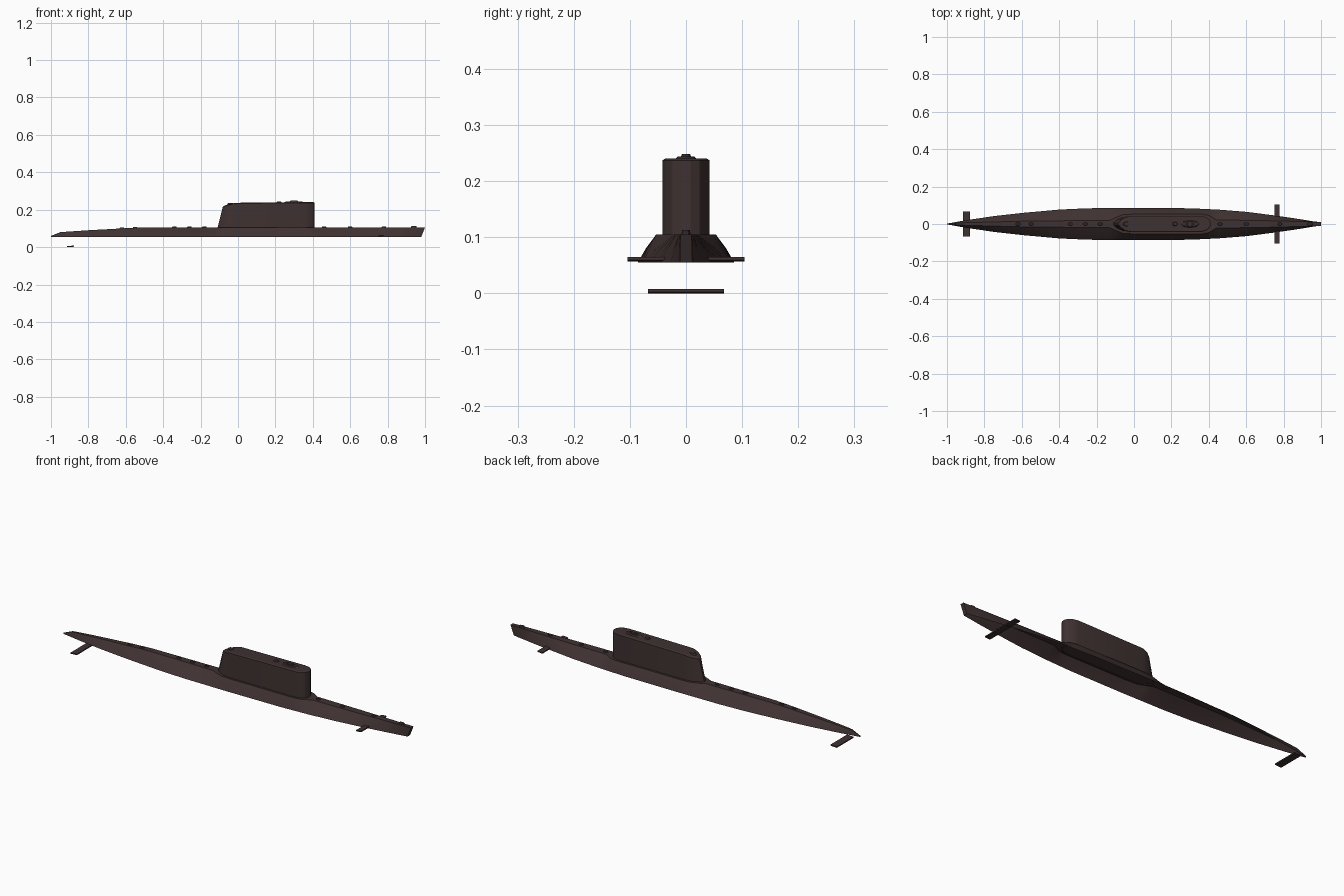
import bpy, bmesh, math

if "Cube" in bpy.data.objects:
    bpy.data.objects.remove(bpy.data.objects["Cube"])

paint = bpy.data.materials.new("dark_brown")
paint.diffuse_color = (0.05, 0.031, 0.031, 1)
paint.use_nodes = True
paint.node_tree.nodes["Principled BSDF"].inputs["Base Color"].default_value = paint.diffuse_color


def finish(name, bm, angle=25):
    bmesh.ops.recalc_face_normals(bm, faces=bm.faces[:])
    me = bpy.data.meshes.new(name)
    bm.to_mesh(me)
    bm.free()
    me.materials.append(paint)
    ob = bpy.data.objects.new(name, me)
    bpy.context.collection.objects.link(ob)
    bpy.context.view_layer.objects.active = ob
    ob.select_set(True)
    bpy.ops.object.shade_smooth_by_angle(angle=math.radians(angle))
    ob.select_set(False)
    return ob


def interp(table, x):
    for (x0, v0), (x1, v1) in zip(table, table[1:]):
        if x <= x1:
            return v0 + (v1 - v0) * max(0, x - x0) / (x1 - x0)
    return table[-1][1]


# Hull: upper shell open at the waterline, deck flaring around the sail
beam = [(-1, .002), (-.9, .02), (-.75, .042), (-.6, .059), (-.4, .077), (-.25, .084),
        (0, .086), (.3, .084), (.45, .077), (.6, .065), (.75, .046), (.88, .027), (.96, .014), (1, .011)]
deck = [(-1, .001), (-.9, .007), (-.6, .015), (-.13, .02), (-.1, .034), (-.06, .05), (0, .053),
        (.36, .053), (.4, .046), (.44, .022), (.7, .018), (.9, .013), (1, .01)]
crown = [(-1, .06), (-.95, .08), (-.8, .09), (-.6, .101), (-.5, .105), (1, .105)]
stations = sorted({round(p[0], 3) for t in (beam, deck, crown) for p in t})
bm = bmesh.new()
rows = []
for x in stations:
    b, d, h = interp(beam, x), interp(deck, x), interp(crown, x)
    d = min(d, b)
    z0 = .055
    half = [(b, z0), ((b + d) / 2 + .06 * (b - d), (z0 + h) / 2), (d, h)]
    ring = half + [(-y, z) for y, z in reversed(half)]
    rake = .02 if x == 1 else 0
    rows.append([bm.verts.new((x - rake * (h - z) / (h - z0), y, z)) for y, z in ring])
for a, c in zip(rows, rows[1:]):
    for i in range(5):
        bm.faces.new((a[i], a[i + 1], c[i + 1], c[i]))
bm.faces.new(rows[-1])
bm.faces.new(rows[0])
finish("hull", bm)

# Sail: rounded plan, raked trailing edge and sloping aft roof
plan = [(-.11, .006), (-.095, .02), (-.06, .036), (-.02, .042), (.36, .042),
        (.385, .036), (.402, .024), (.41, .008)]
roof = [(-.085, .215), (-.07, .223), (0, .24), (.41, .24)]
bm = bmesh.new()
low, mid, top = [], [], []
for x, y in plan + [(x, -y) for x, y in reversed(plan)]:
    tx = x + .028 * max(0, min(1, (-.01 - x) / .1))
    ix, iy = .16 + (tx - .16) * .975, y * .88
    low.append(bm.verts.new((x, y, .1)))
    mid.append(bm.verts.new((tx, y, interp(roof, tx) - .003)))
    top.append(bm.verts.new((ix, iy, interp(roof, ix))))
n = len(low)
for a, c in ((low, mid), (mid, top)):
    for i in range(n):
        j = (i + 1) % n
        bm.faces.new((a[i], a[j], c[j], c[i]))
for i in range(n // 2 - 1):
    bm.faces.new((top[i], top[i + 1], top[n - 2 - i], top[n - 1 - i]))
finish("sail", bm)


# Diving planes: thin bars running across the boat
def plane(name, x, z, chord, span, thick):
    bm = bmesh.new()
    bmesh.ops.create_cube(bm, size=1)
    for v in bm.verts:
        v.co = (x + v.co.x * chord, v.co.y * span, z + v.co.z * thick + v.co.x * .002)
    finish(name, bm)


plane("stern_plane", -.895, .004, .036, .136, .006)
plane("bow_plane", .765, .061, .028, .208, .006)


# Fittings: low round caps on deck and sail
def cap(name, x, y, z, rx, ry, h):
    bm = bmesh.new()
    bmesh.ops.create_cone(bm, cap_ends=True, segments=12, radius1=1, radius2=.75, depth=1)
    for v in bm.verts:
        v.co = (x + v.co.x * rx, y + v.co.y * ry, z + v.co.z * h)
    finish(name, bm)


for i, x in enumerate((-.62, -.55, -.34, -.26, -.18, .46, .6, .78)):
    cap(f"deck_hatch_{i + 1}", x, 0, interp(crown, x) + .001, .014, .009, .006)
cap("bow_dome", .94, 0, .107, .017, .009, .012)
cap("bridge_rim", .3, 0, .241, .055, .02, .006)
cap("bridge_mast", .3, 0, .244, .025, .01, .008)
cap("periscope_cap", .22, 0, .241, .014, .012, .005)
cap("aft_sail_cap", -.04, 0, .231, .018, .014, .01)
